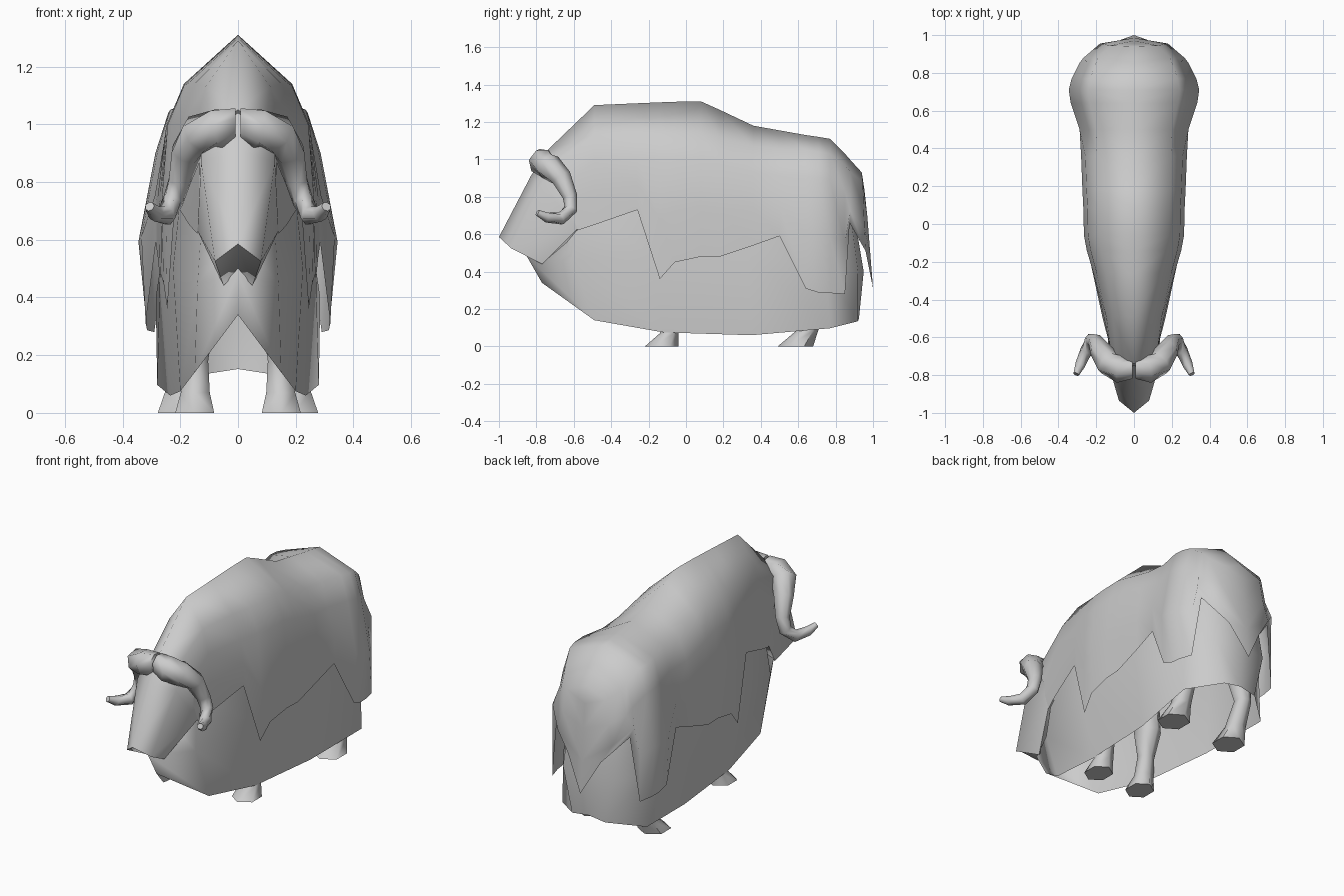
import bpy, bmesh, math
from mathutils import Vector


def loft(name, rings, closed=False, cap_start=False, cap_end=False, angle=65):
    """Skin a row of rings, mirror it over x and shade it smooth."""
    bm = bmesh.new()
    rows = [[bm.verts.new(p) for p in r] for r in rings]
    n = len(rows[0])
    for a, b in zip(rows, rows[1:]):
        for i in range(n if closed else n - 1):
            j = (i + 1) % n
            bm.faces.new((a[i], a[j], b[j], b[i]))
    if cap_start:
        bm.faces.new(rows[0])
    if cap_end:
        bm.faces.new(rows[-1])
    bmesh.ops.remove_doubles(bm, verts=bm.verts, dist=0.0005)
    bmesh.ops.recalc_face_normals(bm, faces=bm.faces)
    me = bpy.data.meshes.new(name)
    bm.to_mesh(me)
    bm.free()
    ob = bpy.data.objects.new(name, me)
    bpy.context.collection.objects.link(ob)
    m = ob.modifiers.new("mirror", 'MIRROR')
    m.use_clip = True
    m.merge_threshold = 0.001
    bpy.ops.object.select_all(action='DESELECT')
    bpy.context.view_layer.objects.active = ob
    ob.select_set(True)
    bpy.ops.object.shade_smooth_by_angle(angle=math.radians(angle))
    return ob


def coat_ring(y, top, drop, w, hem_w, hem_z, lean=0):
    z1 = top - drop
    z2 = z1 - 0.14
    k = 0.92 if y < 0.45 else 0.83       # the rump tapers more towards the top
    xz = [(0, top), (0.7 * w, z1), (k * w, z2),
          (w, (z2 + hem_z) / 2), (hem_w, hem_z)]
    return [(x, y + lean * i / 4, z) for i, (x, z) in enumerate(xz)]


# Upper coat: y, ridge, shoulder drop, width, hem width, hem height, lean
coat = [
    (-0.74, 1.05, 0.07, 0.135, 0.14, 0.62, 0.16),
    (-0.49, 1.29, 0.16, 0.160, 0.168, 0.65),
    (-0.26, 1.30, 0.16, 0.215, 0.218, 0.73),
    (-0.14, 1.305, 0.165, 0.25, 0.245, 0.36),
    (-0.06, 1.308, 0.17, 0.265, 0.258, 0.45),
    (0.08, 1.31, 0.17, 0.268, 0.268, 0.48),
    (0.18, 1.265, 0.15, 0.273, 0.272, 0.48),
    (0.36, 1.18, 0.11, 0.28, 0.278, 0.54),
    (0.50, 1.155, 0.10, 0.288, 0.285, 0.59),
    (0.64, 1.13, 0.08, 0.335, 0.32, 0.31),
    (0.71, 1.12, 0.08, 0.345, 0.315, 0.287),
    (0.77, 1.11, 0.08, 0.33, 0.31, 0.285),
    (0.85, 1.03, 0.06, 0.29, 0.29, 0.28),
    (0.885, 0.99, 0.06, 0.27, 0.24, 0.66, -0.01),
    (0.94, 0.93, 0.05, 0.18, 0.11, 0.51, 0.02),
    (0.94, 0.93, 0.10, 0.0, 0.0, 0.31, 0.06),
]
loft("upper_coat", [coat_ring(*r) for r in coat])

# Long hair skirt, open underneath
skirt = [
    [(0, -0.66, 0.62), (0, -0.85, 0.48), (0, -0.77, 0.34)],
    [(0.12, -0.56, 0.75), (0.14, -0.60, 0.45), (0.15, -0.49, 0.14)],
    [(0.19, -0.26, 0.85), (0.225, -0.20, 0.5), (0.20, -0.12, 0.075)],
    [(0.22, 0.30, 0.80), (0.27, 0.33, 0.5), (0.235, 0.35, 0.06)],
    [(0.24, 0.72, 0.70), (0.285, 0.75, 0.40), (0.28, 0.77, 0.097)],
    [(0.15, 0.88, 0.70), (0.17, 0.92, 0.40), (0.11, 0.92, 0.135)],
    [(0, 0.90, 0.70), (0, 0.95, 0.40), (0, 0.925, 0.152)],
]
loft("skirt", skirt)

# Tapered head with a cut-off muzzle
head = [
    [(0, -1.0, 0.585), (0.08, -0.935, 0.525), (0.05, -0.77, 0.44), (0, -0.80, 0.49)],
    [(0, -0.83, 0.91), (0.128, -0.77, 0.87), (0.14, -0.58, 0.63), (0, -0.56, 0.61)],
    [(0, -0.75, 1.04), (0.13, -0.70, 0.95), (0.14, -0.54, 0.66), (0, -0.52, 0.66)],
]
loft("head", head, cap_start=True, angle=75)

# Horns: swept from the boss, down past the cheeks and forward to the tips
path = [(0.008, -0.765, 1.0, 0.058), (0.07, -0.77, 0.985, 0.074),
        (0.135, -0.735, 0.965, 0.072), (0.18, -0.665, 0.90, 0.056),
        (0.205, -0.62, 0.80, 0.040), (0.225, -0.615, 0.735, 0.037),
        (0.25, -0.67, 0.683, 0.035), (0.285, -0.745, 0.69, 0.028),
        (0.306, -0.795, 0.715, 0.017)]
pts = [Vector(p[:3]) for p in path]
horn = []
for i, p in enumerate(pts):
    d = pts[min(i + 1, len(pts) - 1)] - pts[max(i - 1, 0)]
    if i == 0:
        d = Vector((1, 0, 0))
    side = d.cross(Vector((0.5, 1, 0.3))).normalized()
    up = d.cross(side).normalized()
    horn.append([p + path[i][3] * (side * math.cos(a) + up * math.sin(a))
                 for a in [math.tau * k / 7 for k in range(7)]])
for ring in horn:
    for v in ring:
        v.x = max(v.x, 0.006)
loft("horns", horn, closed=True, cap_start=True, cap_end=True, angle=80)


# Legs: x, y, z, half width, half depth
def legs(name, rows):
    rings = [[(x + rx * math.cos(a), y + ry * math.sin(a), z)
              for a in [math.tau * (k + 0.5) / 6 for k in range(6)]]
             for x, y, z, rx, ry in rows]
    loft(name, rings, closed=True, cap_start=True, cap_end=True)


legs("front_legs", [(0.15, -0.13, 0, 0.078, 0.09), (0.148, -0.09, 0.07, 0.058, 0.05),
                    (0.145, -0.07, 0.18, 0.048, 0.048), (0.14, -0.05, 0.33, 0.07, 0.09),
                    (0.12, -0.05, 0.6, 0.07, 0.10)])
legs("rear_legs", [(0.20, 0.585, 0, 0.09, 0.095), (0.20, 0.645, 0.08, 0.058, 0.06),
                   (0.20, 0.71, 0.22, 0.048, 0.05), (0.19, 0.68, 0.4, 0.06, 0.09),
                   (0.16, 0.66, 0.6, 0.07, 0.11)])
